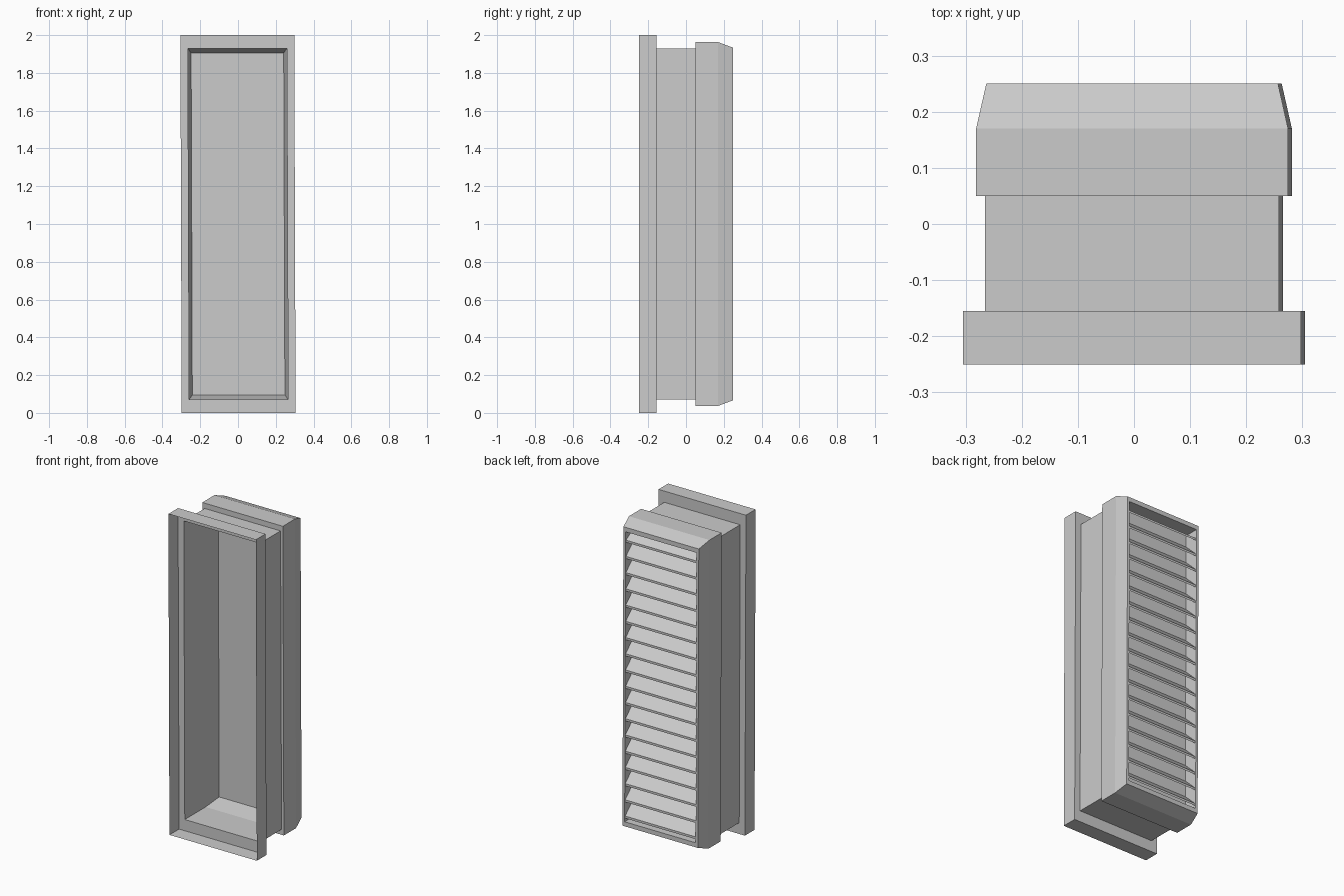
import bpy, bmesh

if "Cube" in bpy.data.objects:
    bpy.data.objects.remove(bpy.data.objects["Cube"])

LEAN = 0.0035  # the whole vent leans very slightly towards -x


def make_object(name, bm):
    for v in bm.verts:
        v.co.x -= LEAN * (v.co.z - 1)
    mesh = bpy.data.meshes.new(name)
    bm.to_mesh(mesh)
    bm.free()
    ob = bpy.data.objects.new(name, mesh)
    bpy.context.collection.objects.link(ob)
    return ob


def loft(name, rings, cap=False):
    """Rectangular sleeve through rings of (y, half width, bottom/top inset)."""
    bm = bmesh.new()
    loops = []
    for y, w, inset in rings:
        lo, hi = inset, 2 - inset
        loops.append([bm.verts.new(p) for p in
                      ((-w, y, lo), (w, y, lo), (w, y, hi), (-w, y, hi))])
    for a, b in zip(loops, loops[1:]):
        for i in range(4):
            j = (i + 1) % 4
            bm.faces.new((a[i], a[j], b[j], b[i]))
    if cap:
        bm.faces.new(loops[-1][::-1])
    return make_object(name, bm)


# Thin front flange stepping in to the duct
loft("flange_and_duct", [(-0.25, 0.3015, 0), (-0.155, 0.3015, 0),
                         (-0.155, 0.262, 0.07), (0.05, 0.262, 0.07)])

# Wider back hood with chamfered rim, recess and closing panel
loft("hood", [(0.05, 0.262, 0.07), (0.05, 0.278, 0.037), (0.17, 0.278, 0.037),
              (0.25, 0.26, 0.067), (0.25, 0.245, 0.095), (0.16, 0.245, 0.095)],
     cap=True)

# Tapered lining from the duct to the panel
loft("inner_lining", [(0.05, 0.262, 0.07), (0.16, 0.245, 0.095)])

# Sloping louvre blades
bm = bmesh.new()
for k in range(18):
    z = 0.115 + k * 0.1013
    profile = ((0.245, z), (0.245, z + 0.014), (0.162, z + 0.094), (0.162, z + 0.08))
    ends = [[bm.verts.new((x, y, min(h, 1.904))) for y, h in profile]
            for x in (-0.245, 0.245)]
    left, right = ends
    for i in range(4):
        j = (i + 1) % 4
        bm.faces.new((left[i], left[j], right[j], right[i]))
    bm.faces.new(left[::-1])
    bm.faces.new(right)
bmesh.ops.recalc_face_normals(bm, faces=bm.faces)
make_object("louvre_blades", bm)
